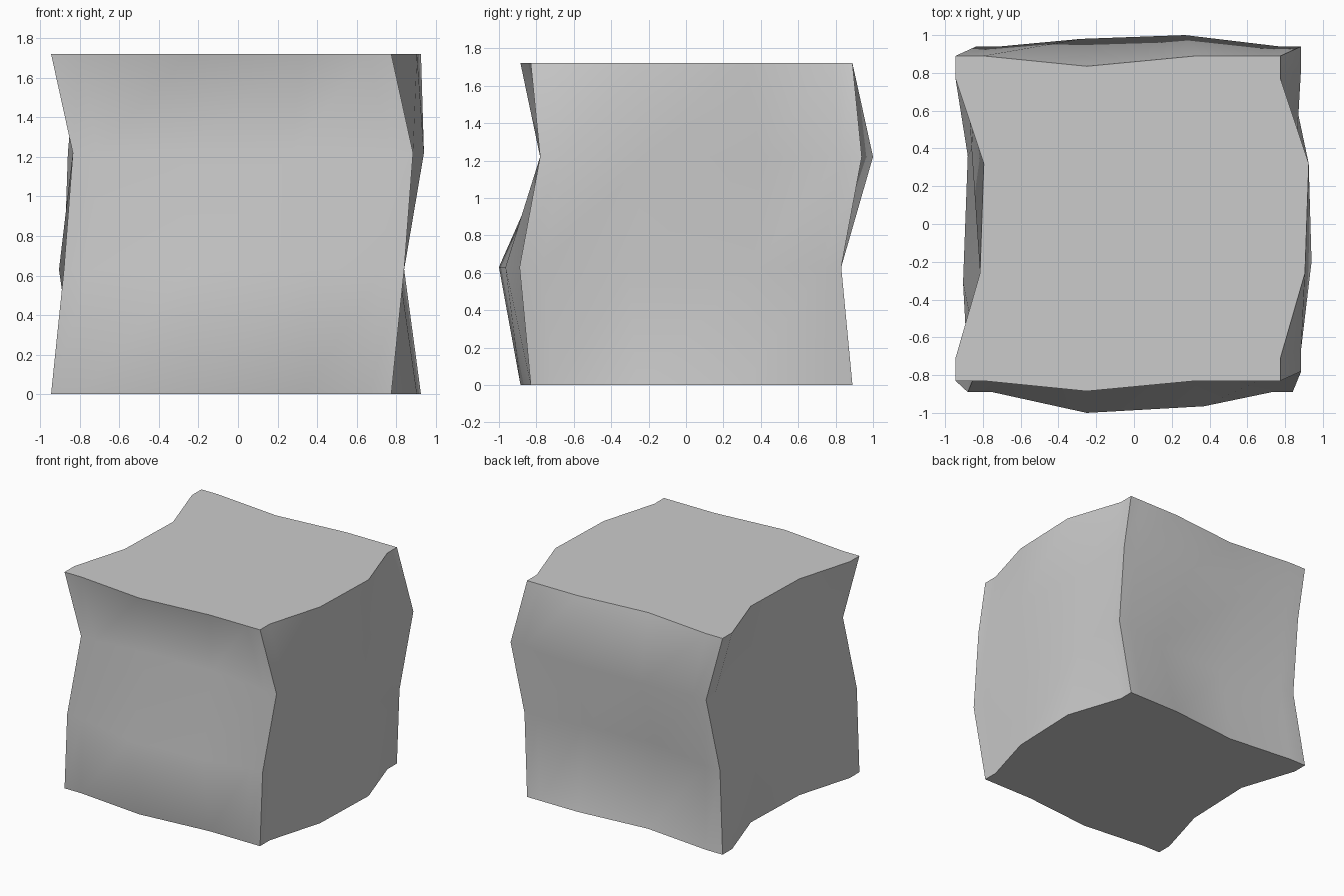
import bpy, bmesh

if "Cube" in bpy.data.objects:
    bpy.data.objects.remove(bpy.data.objects["Cube"])

S = 1.72  # tile pitch: opposite sides are copies shifted by this amount

# Per level: height, front edge (x, y), left edge (x, y)
base = (
    [(-.945, -.83), (-.80, -.83), (-.25, -.885), (.33, -.83), (.66, -.83), (.775, -.83)],
    [(-.945, -.83), (-.945, -.71), (-.815, -.26), (-.795, .32), (-.945, .77), (-.945, .89)])
low = (
    [(-.88, -.89), (-.75, -.89), (-.25, -1.0), (.37, -.965), (.73, -.89), (.84, -.89)],
    [(-.88, -.89), (-.88, -.77), (-.905, -.31), (-.88, .36), (-.88, .72), (-.88, .83)])
high = (
    [(-.835, -.78), (-.71, -.78), (-.28, -.74), (.27, -.72), (.77, -.78), (.885, -.78)],
    [(-.835, -.78), (-.835, -.66), (-.78, -.2), (-.86, .4), (-.835, .83), (-.835, .94)])
levels = [(0, base), (.63, low), (1.22, high), (S, base)]


def outline(front, left):
    """Closed loop: front, right, back, left."""
    right = [(x + S, y) for x, y in left]
    back = [(x, y + S) for x, y in front]
    return front[:-1] + right[:-1] + back[:0:-1] + left[:0:-1]


# Interlocking block: stacked outlines, flat caps
bm = bmesh.new()
rings = [[bm.verts.new((x, y, z)) for x, y in outline(*edges)] for z, edges in levels]
n = len(rings[0])
for a, b in zip(rings, rings[1:]):
    for i in range(n):
        j = (i + 1) % n
        bm.faces.new((a[i], a[j], b[j], b[i]))
bm.faces.new(rings[0][::-1])
bm.faces.new(rings[-1])
bmesh.ops.recalc_face_normals(bm, faces=bm.faces)

mesh = bpy.data.meshes.new("wavy_block")
bm.to_mesh(mesh)
bm.free()
block = bpy.data.objects.new("wavy_block", mesh)
bpy.context.collection.objects.link(block)

# Smooth sides with crisp corners
bpy.context.view_layer.objects.active = block
block.select_set(True)
bpy.ops.object.shade_smooth_by_angle(angle=.8)
